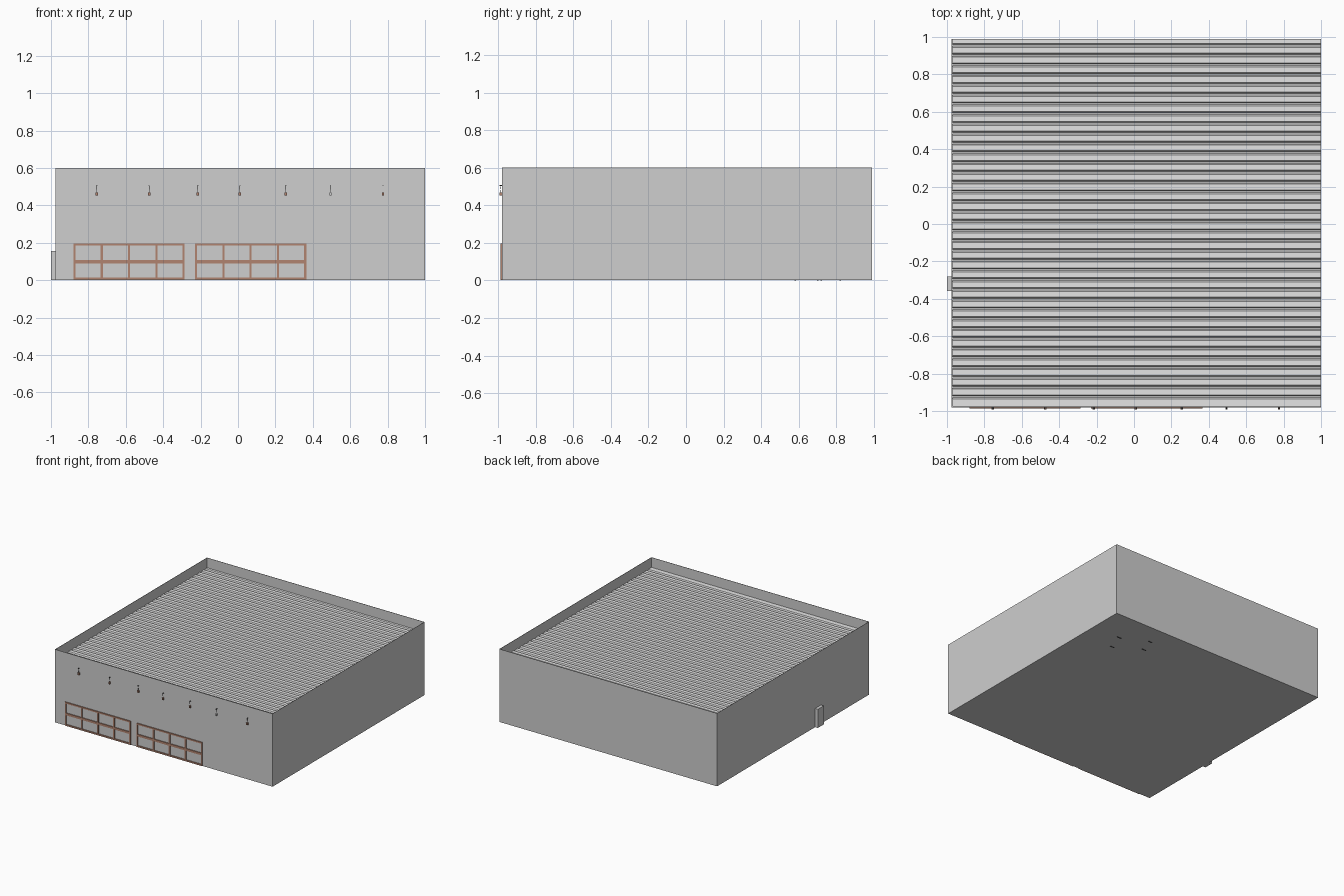
import bpy
import bmesh
from mathutils import Vector

cube = bpy.data.objects.get("Cube")
if cube:
    bpy.data.objects.remove(cube, do_unlink=True)


def material(name, rgb):
    mat = bpy.data.materials.new(name)
    mat.use_nodes = True
    colour = (*rgb, 1.0)
    mat.diffuse_color = colour
    mat.node_tree.nodes["Principled BSDF"].inputs["Base Color"].default_value = colour
    return mat


WALL = material("wall grey", (0.62, 0.62, 0.62))
ROOF = material("roof light grey", (0.78, 0.78, 0.78))
BROWN = material("frame brown", (0.44, 0.23, 0.16))
DARK = material("dark metal", (0.06, 0.06, 0.06))


def add_object(name, bm, mat):
    bmesh.ops.recalc_face_normals(bm, faces=bm.faces)
    mesh = bpy.data.meshes.new(name)
    bm.to_mesh(mesh)
    bm.free()
    mesh.materials.append(mat)
    obj = bpy.data.objects.new(name, mesh)
    bpy.context.collection.objects.link(obj)
    return obj


def add_box(bm, x, y, z):
    """Add a box given its (low, high) range on each axis."""
    verts = bmesh.ops.create_cube(bm, size=1)["verts"]
    for v in verts:
        v.co = Vector([(r[0] + r[1]) / 2 + c * (r[1] - r[0])
                       for c, r in zip(v.co, (x, y, z))])
    return verts


LEFT, RIGHT = -0.975, 1.0
FRONT, BACK = -0.98, 0.99
TOP, DECK = 0.6, 0.505

# Building shell with a sunken roof behind a thin parapet
bm = bmesh.new()
add_box(bm, (LEFT, RIGHT), (FRONT, BACK), (0.002, TOP))
top = max(bm.faces, key=lambda f: f.calc_center_median().z)
bmesh.ops.inset_region(bm, faces=[top], thickness=0.004)
deck = bmesh.ops.extrude_face_region(bm, geom=[top])["geom"]
for v in deck:
    if isinstance(v, bmesh.types.BMVert):
        v.co.z = DECK - 0.005
bmesh.ops.delete(bm, geom=[top], context="FACES")
add_object("building_shell", bm, WALL)

# Corrugated roof sheet: trapezoid ribs running from side to side
pitch, groove_z, crown_z = 0.0522, DECK, DECK + 0.014
profile = [(BACK - 0.004, crown_z)]
y = 0.955
while y > FRONT + 0.014:
    for offset, z in ((0.011, crown_z), (0.004, groove_z),
                      (-0.004, groove_z), (-0.011, crown_z)):
        profile.append((max(y + offset, FRONT + 0.004), z))
    y -= pitch
if profile[-1][0] > FRONT + 0.005:
    profile.append((FRONT + 0.004, crown_z))
bm = bmesh.new()
rows = [[bm.verts.new((x, py, pz)) for x in (LEFT + 0.004, RIGHT - 0.004)]
        for py, pz in profile]
for a, b in zip(rows, rows[1:]):
    bm.faces.new((a[0], b[0], b[1], a[1]))
roof = add_object("corrugated_roof", bm, ROOF)
if roof.data.polygons[0].normal.z < 0:
    roof.data.flip_normals()

# Two front window frames, four bays wide and two high
for name, x0 in (("right_window_frame", -0.88), ("left_window_frame", -0.23)):
    bm = bmesh.new()
    width, bar, outer = 0.595, 0.011, (FRONT - 0.007, FRONT + 0.001)
    for i in range(5):
        x = x0 + i * (width - bar) / 4
        add_box(bm, (x, x + bar), outer, (0.003, 0.197))
    for z, h in ((0.003, 0.012), (0.09, 0.018), (0.185, 0.012)):
        add_box(bm, (x0, x0 + width), outer, (z, z + h))
    add_object(name, bm, BROWN)

# Row of small wall lamps: arm, sloping stem and shade
for i, x in enumerate((-0.755, -0.475, -0.215, 0.01, 0.255, 0.495, 0.775)):
    bm = bmesh.new()
    add_box(bm, (x - 0.003, x + 0.003), (FRONT - 0.011, FRONT), (0.503, 0.507))
    stem = add_box(bm, (x - 0.001, x + 0.001), (FRONT - 0.011, FRONT - 0.009),
                   (0.465, 0.505))
    for v in stem:
        if v.co.z < 0.48:
            v.co.y += 0.006
    add_object(f"lamp_arm_{i + 1}", bm, DARK)
    bm = bmesh.new()
    add_box(bm, (x - 0.006, x + 0.006), (FRONT - 0.012, FRONT), (0.452, 0.469))
    add_object(f"lamp_shade_{i + 1}", bm, WALL if i == 5 else BROWN)

# Side doorway block
bm = bmesh.new()
add_box(bm, (-1.0, LEFT + 0.001), (-0.357, -0.28), (0.002, 0.155))
add_object("side_doorway", bm, WALL)

# Small feet showing under the floor
bm = bmesh.new()
for x, y in ((0.70, 0.58), (0.75, 0.72), (0.53, 0.82), (0.49, 0.70)):
    add_box(bm, (x - 0.02, x + 0.02), (y - 0.004, y + 0.004), (0, 0.004))
add_object("floor_feet", bm, DARK)
